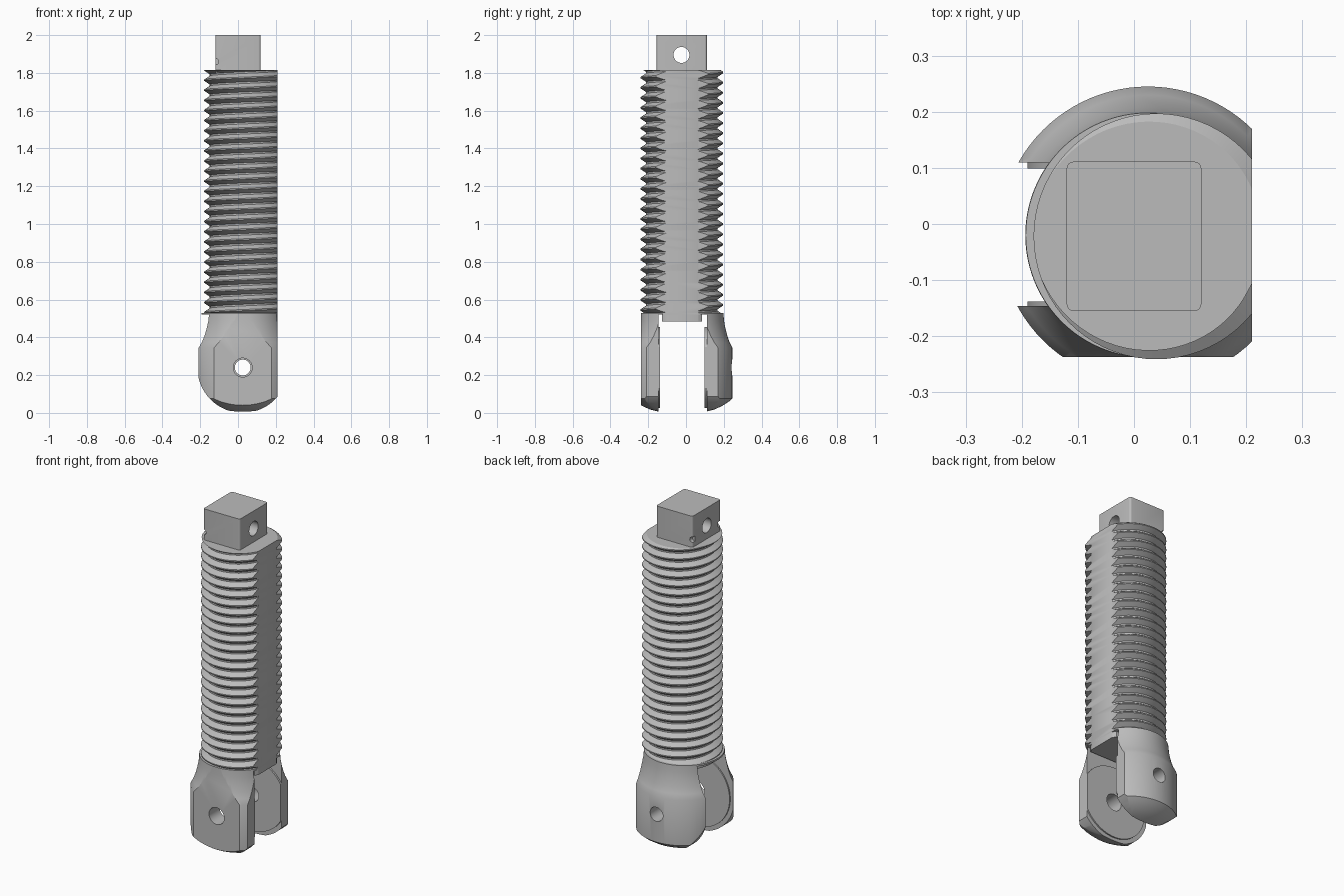
import bpy, bmesh, math
from mathutils import Matrix

if "Cube" in bpy.data.objects:
    bpy.data.objects.remove(bpy.data.objects["Cube"], do_unlink=True)

steel = bpy.data.materials.new("satin_grey_steel")
steel.use_nodes = True
GREY = (0.5, 0.5, 0.5, 1)
steel.diffuse_color = GREY
steel.node_tree.nodes["Principled BSDF"].inputs["Base Color"].default_value = GREY

FLAT_X = 0.21                      # long flat on one side
PIN_X, PIN_Z = 0.025, 0.24         # fork pin axis
AXIS_Y = -0.02


def add(name, bm):
    bmesh.ops.recalc_face_normals(bm, faces=bm.faces[:])
    mesh = bpy.data.meshes.new(name)
    bm.to_mesh(mesh)
    bm.free()
    mesh.materials.append(steel)
    ob = bpy.data.objects.new(name, mesh)
    bpy.context.scene.collection.objects.link(ob)
    return ob


def box(name, lo, hi):
    bm = bmesh.new()
    bmesh.ops.create_cube(bm, size=1)
    for v in bm.verts:
        v.co = [a + (b - a) * (c + 0.5) for a, b, c in zip(lo, hi, v.co)]
    return add(name, bm)


def cylinder(name, center, radius, depth, axis="Z", sides=64):
    bm = bmesh.new()
    turn = {"X": Matrix.Rotation(math.pi / 2, 4, "Y"),
            "Y": Matrix.Rotation(math.pi / 2, 4, "X"), "Z": Matrix()}[axis]
    bmesh.ops.create_cone(bm, cap_ends=True, segments=sides, radius1=radius,
                          radius2=radius, depth=depth,
                          matrix=Matrix.Translation(center) @ turn)
    return add(name, bm)


def combine(ob, other, op="DIFFERENCE"):
    mod = ob.modifiers.new("combine", "BOOLEAN")
    mod.operation, mod.solver, mod.object = op, "EXACT", other
    bpy.context.view_layer.update()
    bpy.context.view_layer.objects.active = ob
    bpy.ops.object.modifier_apply(modifier=mod.name)
    bpy.data.objects.remove(other, do_unlink=True)


def trim_flat(ob):
    combine(ob, box("flat_cutter", (FLAT_X, -1, -1), (1, 1, 3)))


def revolve(name, profile, center, sides=96):
    bm = bmesh.new()
    rings = [[bm.verts.new((center[0] + r * math.cos(2 * math.pi * j / sides),
                            center[1] + r * math.sin(2 * math.pi * j / sides), z))
              for j in range(sides)] for r, z in profile]
    for a, b in zip(rings, rings[1:]):
        for j in range(sides):
            k = (j + 1) % sides
            bm.faces.new((a[j], a[k], b[k], b[j]))
    bm.faces.new(rings[0])
    bm.faces.new(rings[-1])
    return add(name, bm)


def thread(name, center, minor, major, pitch, z0, z1, sides=72):
    # helical grid, closed with a fan at each end, then trimmed square
    bm = bmesh.new()
    steps = ((0, minor), (0.16, minor), (0.52, major), (0.64, major))
    turns = int((z1 - z0) / pitch) + 4
    start = z0 - 2 * pitch
    rows = []
    for k in range(turns * 4):
        off, r = steps[k % 4]
        rows.append([bm.verts.new((
            center[0] + r * math.cos(2 * math.pi * j / sides),
            center[1] + r * math.sin(2 * math.pi * j / sides),
            start + pitch * (k // 4 + off + j / sides))) for j in range(sides)])
    for k in range(len(rows) - 5):
        for j in range(sides):
            if j < sides - 1:
                a, b = rows[k][j + 1], rows[k + 1][j + 1]
            else:
                a, b = rows[k + 4][0], rows[k + 5][0]
            bm.faces.new((rows[k][j], a, b, rows[k + 1][j]))
    bmesh.ops.delete(bm, geom=[v for v in bm.verts if not v.link_faces], context="VERTS")
    rim = [e for e in bm.edges if e.is_boundary]
    middle = (z0 + z1) / 2
    low = bm.verts.new((*center, start))
    high = bm.verts.new((*center, start + pitch * turns))
    for e in rim:
        tip = low if e.verts[0].co.z < middle else high
        bm.faces.new((e.verts[0], e.verts[1], tip))
    ob = add(name, bm)
    combine(ob, box("thread_trim", (-1, -1, z0), (FLAT_X, 1, z1)), "INTERSECT")
    return ob


# Threaded shank with its long flat
shank = thread("threaded_shank", (0.04, -0.022), 0.19, 0.219, 0.0535, 0.527, 1.815)

# Square drive head with cross hole and small corner nicks
head = box("square_head", (-0.12, -0.155, 1.8), (0.12, 0.111, 2.0))
bm = bmesh.new()
bm.from_mesh(head.data)
uprights = [e for e in bm.edges if abs(e.verts[0].co.z - e.verts[1].co.z) > 0.1]
bmesh.ops.bevel(bm, geom=uprights, offset=0.012, segments=4, profile=0.5, affect="EDGES")
bm.to_mesh(head.data)
bm.free()
combine(head, cylinder("cross_hole", (0, -0.024, 1.895), 0.042, 1, "X", 48))
for y in (-0.155, 0.111):
    combine(head, cylinder("nick", (-0.118, y, 1.86), 0.016, 0.05, "Y", 16))

# Fork: domed, waisted turning cut to a round-ended outline
profile = [(0.03, 0.0), (0.12, 0.005), (0.17, 0.018), (0.21, 0.036),
           (0.245, 0.058), (0.265, 0.075), (0.265, 0.345), (0.25, 0.375),
           (0.238, 0.41), (0.228, 0.45), (0.221, 0.49), (0.218, 0.53)]
fork = revolve("fork", profile, (PIN_X, AXIS_Y))
bm = bmesh.new()
outline = [(PIN_X + 0.24 * math.cos(a), PIN_Z + 0.24 * math.sin(a))
           for a in [math.pi * (1 + i / 48) for i in range(49)]]
outline += [(PIN_X + 0.24, 0.6), (PIN_X - 0.24, 0.6)]
face = bm.faces.new([bm.verts.new((x, -0.237, z)) for x, z in outline])
new = bmesh.ops.extrude_face_region(bm, geom=[face])["geom"]
bmesh.ops.translate(bm, vec=(0, 0.6, 0),
                    verts=[v for v in new if isinstance(v, bmesh.types.BMVert)])
combine(fork, add("fork_outline", bm), "INTERSECT")
combine(fork, box("slot", (-1, -0.146, -1), (1, 0.11, 0.52)))

# Raised round pads on the inner cheeks
for y in (-0.146, 0.107):
    combine(fork, cylinder("pad", (PIN_X, y, PIN_Z), 0.215, 0.016, "Y", 96), "UNION")
trim_flat(fork)

# Pin holes, larger in the front cheek
combine(fork, cylinder("front_hole", (PIN_X, -0.2, PIN_Z), 0.05, 0.2, "Y", 48))
combine(fork, cylinder("rear_hole", (PIN_X, 0.2, PIN_Z), 0.042, 0.25, "Y", 48))

# Stub of the shank reaching down between the cheeks
stub = cylinder("shank_stub", (0.04, -0.022, 0.515), 0.19, 0.06)
combine(stub, box("stub_sides", (-1, -0.127, 0), (1, 0.086, 1)), "INTERSECT")
trim_flat(stub)

# Smooth curved surfaces, keep machined edges crisp
for ob in (shank, head, fork, stub):
    bpy.ops.object.select_all(action="DESELECT")
    ob.select_set(True)
    bpy.context.view_layer.objects.active = ob
    bpy.ops.object.shade_smooth_by_angle(angle=math.radians(28))
